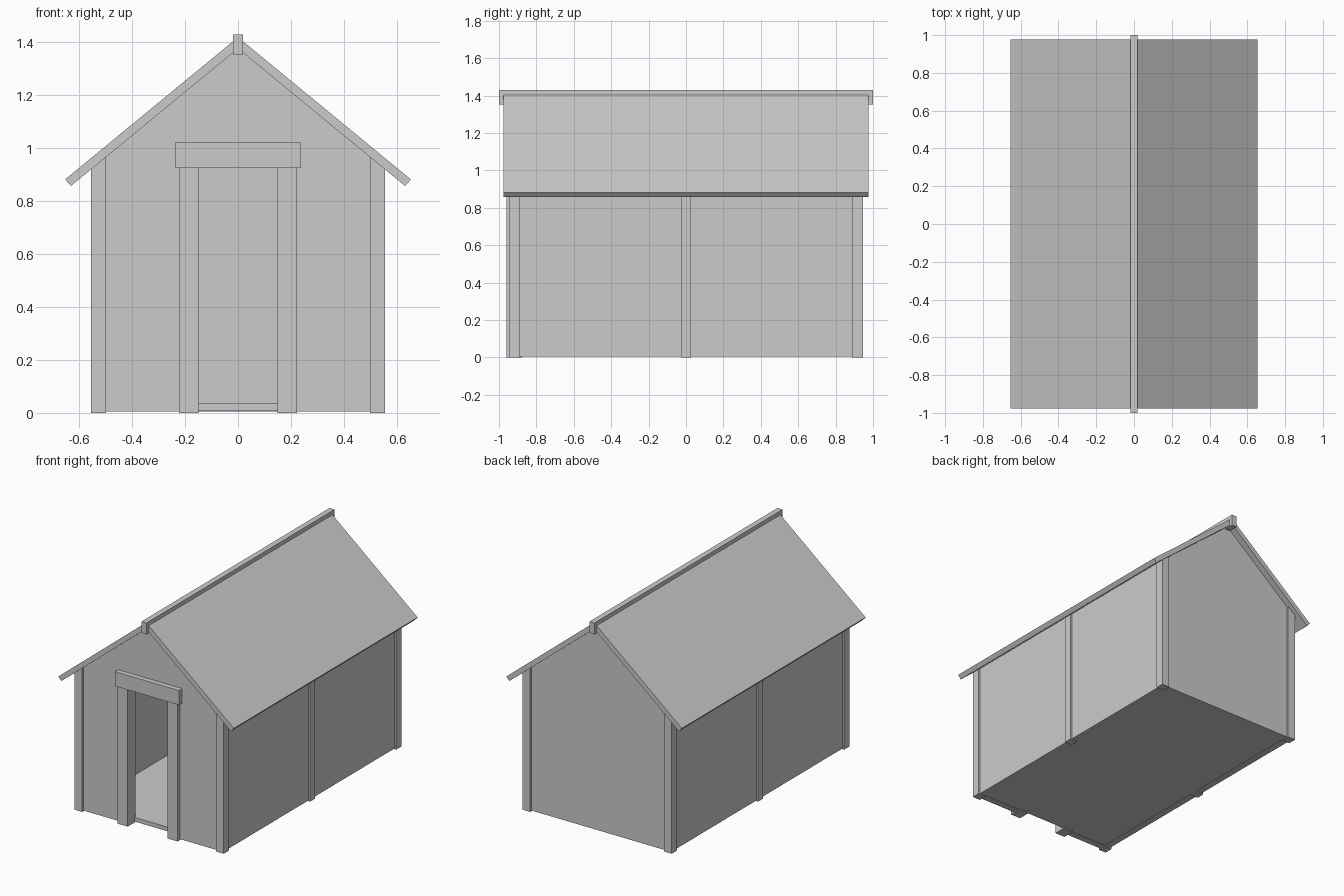
import bpy
import bmesh

cube = bpy.data.objects.get("Cube")
if cube:
    bpy.data.objects.remove(cube, do_unlink=True)

grey = bpy.data.materials.new("plain_grey")
grey.use_nodes = True
colour = (0.6, 0.6, 0.6, 1)
grey.diffuse_color = colour
grey.node_tree.nodes["Principled BSDF"].inputs["Base Color"].default_value = colour

PITCH = 0.822       # roof rise per unit run
UNDER = 1.376       # underside of the roof at the ridge
OUT_X, OUT_Y = 0.555, 0.945
IN_X, IN_Y = 0.498, 0.888
INSET = 0.012       # wall panels sit back from the posts


def under(x):
    return UNDER - PITCH * abs(x)


def prism(name, profile, y0, y1):
    """Extrude an (x, z) profile along y."""
    bm = bmesh.new()
    face = bm.faces.new([bm.verts.new((x, y0, z)) for x, z in profile])
    new = bmesh.ops.extrude_face_region(bm, geom=[face])["geom"]
    verts = [v for v in new if isinstance(v, bmesh.types.BMVert)]
    bmesh.ops.translate(bm, verts=verts, vec=(0, y1 - y0, 0))
    bmesh.ops.recalc_face_normals(bm, faces=bm.faces)
    mesh = bpy.data.meshes.new(name)
    bm.to_mesh(mesh)
    bm.free()
    mesh.materials.append(grey)
    obj = bpy.data.objects.new(name, mesh)
    bpy.context.collection.objects.link(obj)
    return obj


def box(name, x0, x1, y0, y1, z0, z1):
    return prism(name, [(x0, z0), (x1, z0), (x1, z1), (x0, z1)], y0, y1)


def upright(name, xa, xb, y0, y1, z0):
    """Upright whose top follows the roof slope."""
    return prism(name, [(xa, z0), (xb, z0), (xb, under(xb)), (xa, under(xa))], y0, y1)


# Floor
box("floor", -IN_X, IN_X, -IN_Y, IN_Y, 0.007, 0.035)

# Gable walls, the front one with a doorway
wall_y = OUT_Y - INSET
base = 0.005
top = [(IN_X, under(IN_X)), (0, UNDER), (-IN_X, under(IN_X))]
prism("back_wall", [(-IN_X, base), (IN_X, base)] + top, IN_Y, wall_y)
door = 0.16
doorway = [(-IN_X, base), (-door, base), (-door, 0.95),
           (door, 0.95), (door, base), (IN_X, base)]
prism("front_wall", doorway + top, -wall_y, -IN_Y)

# Mirrored parts
for s, side in ((1, "left"), (-1, "right")):
    upright(side + "_wall", s * IN_X, s * (OUT_X - INSET), -IN_Y, IN_Y, base)
    upright(side + "_middle_post", s * IN_X, s * OUT_X, -0.027, 0.027, 0)
    upright(side + "_front_post", s * IN_X, s * OUT_X, -OUT_Y, -IN_Y, 0)
    upright(side + "_back_post", s * IN_X, s * OUT_X, IN_Y, OUT_Y, 0)
    box(side + "_door_post", s * 0.149, s * 0.223, -0.96, -0.877, 0, 0.94)
    prism(side + "_roof_slope",
          [(0, UNDER), (s * 0.631, under(0.631)), (s * 0.653, 0.882), (0, 1.419)],
          -0.977, 0.977)

# Door lintel and ridge beam
box("door_lintel", -0.238, 0.238, -0.968, -0.877, 0.925, 1.022)
box("ridge_beam", -0.019, 0.019, -1, 1, 1.353, 1.43)
